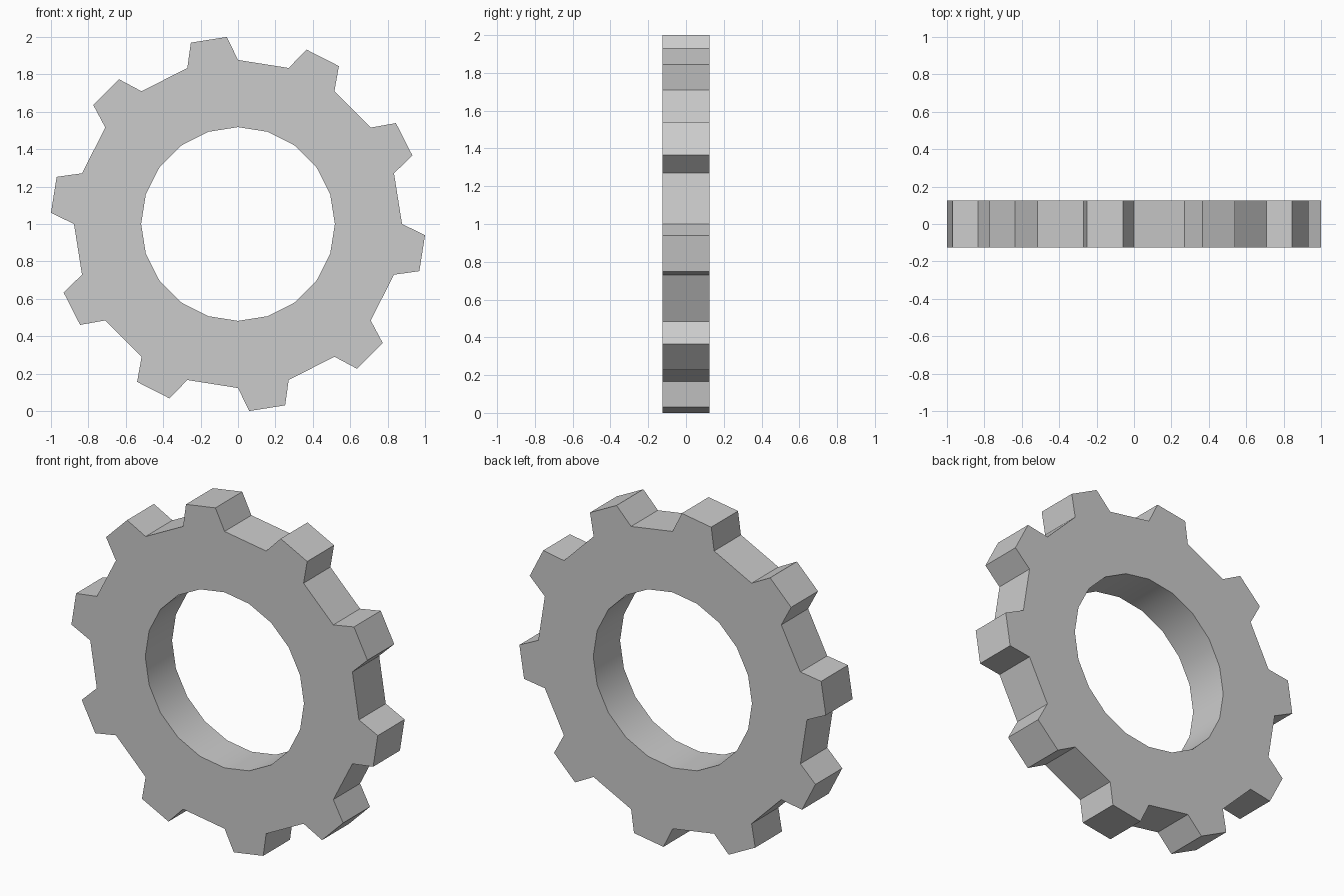
import bpy, bmesh, math

if "Cube" in bpy.data.objects:
    bpy.data.objects.remove(bpy.data.objects["Cube"])

TEETH = 10
R_TIP, R_ROOT, R_BORE = 1.0018, 0.877, 0.518
HALF_TIP = math.radians(5.57)
HALF_DEPTH = 0.125
STEP = math.pi / TEETH          # one tooth or one gap

bm = bmesh.new()


def ring_point(radius, angle, y):
    return bm.verts.new((radius * math.cos(angle), y, 1 + radius * math.sin(angle)))


def section(y):
    """Bore points, root points and tooth tip pairs of one gear face."""
    n = 2 * TEETH
    bore = [ring_point(R_BORE, i * STEP, y) for i in range(n)]
    root = [ring_point(R_ROOT, i * STEP, y) for i in range(n)]
    tips = {i: [ring_point(R_TIP, (i + 0.5) * STEP + s * HALF_TIP, y) for s in (-1, 1)]
            for i in range(1, n, 2)}
    return bore, root, tips


front, back = section(-HALF_DEPTH), section(HALF_DEPTH)

for i in range(2 * TEETH):
    j = (i + 1) % (2 * TEETH)
    # ring faces on both sides
    for bore, root, tips in (front, back):
        bm.faces.new((bore[i], root[i], root[j], bore[j]))
        if i in tips:
            bm.faces.new((root[i], tips[i][0], tips[i][1], root[j]))
    # bore wall
    bm.faces.new((front[0][i], front[0][j], back[0][j], back[0][i]))
    # outer rim: gap floor, or flanks and tip of a tooth
    f = [front[1][i], *front[2].get(i, []), front[1][j]]
    b = [back[1][i], *back[2].get(i, []), back[1][j]]
    for k in range(len(f) - 1):
        bm.faces.new((f[k], f[k + 1], b[k + 1], b[k]))

bmesh.ops.recalc_face_normals(bm, faces=bm.faces)
mesh = bpy.data.meshes.new("gear")
bm.to_mesh(mesh)
bm.free()
gear = bpy.data.objects.new("gear", mesh)
bpy.context.collection.objects.link(gear)

# smooth bore, crisp teeth
bpy.context.view_layer.objects.active = gear
gear.select_set(True)
bpy.ops.object.shade_smooth_by_angle(angle=math.radians(30))
